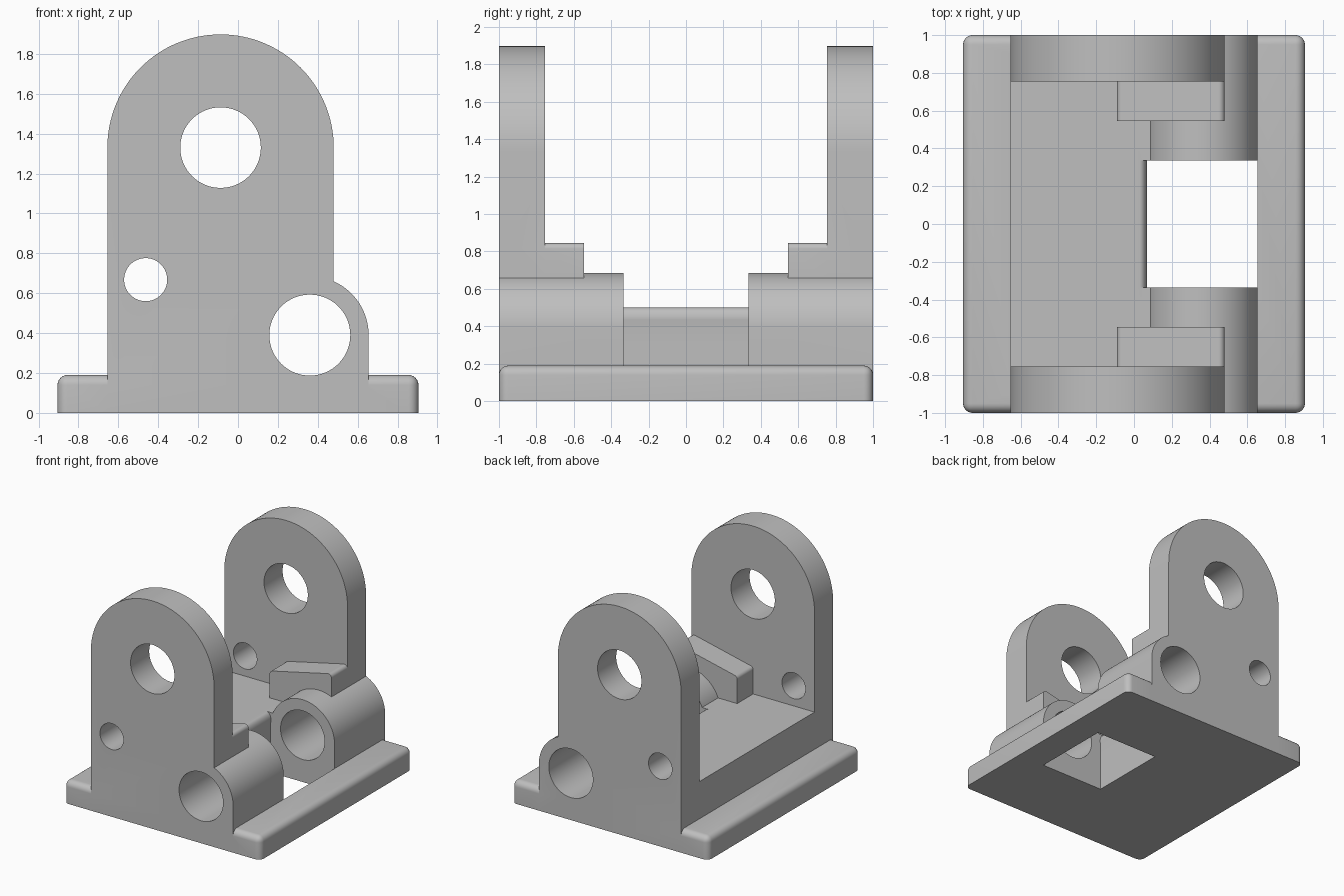
import bpy, bmesh
from math import cos, sin, radians
from mathutils import Vector

if "Cube" in bpy.data.objects:
    bpy.data.objects.remove(bpy.data.objects["Cube"])

grey = bpy.data.materials.new("plain_grey")
grey.use_nodes = True
colour = (0.52, 0.52, 0.52, 1)
grey.diffuse_color = colour
grey.node_tree.nodes["Principled BSDF"].inputs["Base Color"].default_value = colour


def arc(cx, cz, rx, start, end, steps, rz=None):
    """Points on an arc in the x-z plane, angles in degrees."""
    rz = rz or rx
    angles = [radians(start + (end - start) * i / steps) for i in range(steps + 1)]
    return [(cx + rx * cos(a), cz + rz * sin(a)) for a in angles]


def extrude(name, profile, y0, y1):
    """Solid made by sweeping an x-z profile from y0 to y1."""
    bm = bmesh.new()
    face = bm.faces.new([bm.verts.new((x, y0, z)) for x, z in profile])
    swept = bmesh.ops.extrude_face_region(bm, geom=[face])["geom"]
    moved = [v for v in swept if isinstance(v, bmesh.types.BMVert)]
    bmesh.ops.translate(bm, verts=moved, vec=Vector((0, y1 - y0, 0)))
    bmesh.ops.recalc_face_normals(bm, faces=bm.faces)
    return finish(name, bm)


def finish(name, bm):
    mesh = bpy.data.meshes.new(name)
    bm.to_mesh(mesh)
    bm.free()
    mesh.materials.append(grey)
    obj = bpy.data.objects.new(name, mesh)
    bpy.context.collection.objects.link(obj)
    return obj


def box(x0, x1, z0, z1):
    return [(x0, z0), (x1, z0), (x1, z1), (x0, z1)]


def combine(target, tool, operation):
    """Bake one boolean into the target and remove the tool."""
    mod = target.modifiers.new("combine", "BOOLEAN")
    mod.operation, mod.object, mod.solver = operation, tool, "EXACT"
    graph = bpy.context.evaluated_depsgraph_get()
    baked = bpy.data.meshes.new_from_object(target.evaluated_get(graph))
    target.modifiers.clear()
    target.data = baked
    bpy.data.objects.remove(tool)


LEFT, RIGHT, OUTER = -0.655, 0.48, 0.655
BORE_X, BORE_Z, BOSS_R = 0.36, 0.39, 0.295
ARCH_X, ARCH_Z = -0.0875, 1.33

# Base plate, rounded on the top and the upright corners
base = extrude("bracket", box(-0.905, 0.905, 0, 0.19), -1, 1)
bm = bmesh.new()
bm.from_mesh(base.data)
edges = [e for e in bm.edges if any(v.co.z > 0.1 for v in e.verts)]
bmesh.ops.bevel(bm, geom=edges, offset=0.05, segments=6, profile=0.5, affect="EDGES")
bm.to_mesh(base.data)
bm.free()

# Raised floor with a rounded inner edge
floor = [(LEFT, 0), (0.065, 0), (0.065, BORE_Z)]
floor += arc(0.03, 0.44, 0.039, 0, 90, 8, 0.06) + [(LEFT, 0.5)]
combine(base, extrude("floor", floor, -0.9, 0.9), "UNION")

boss = [(0.065, 0), (OUTER, 0)] + arc(BORE_X, BORE_Z, BOSS_R, 0, 180, 48)
arch = [(LEFT, 0), (RIGHT, 0)] + arc(ARCH_X, ARCH_Z, RIGHT - ARCH_X, 0, 180, 64)
stop = [(-0.09, 0.4), (RIGHT, 0.4)] + arc(0.45, 0.815, 0.03, 0, 100, 6)
stop += arc(-0.06, 0.7, 0.03, 100, 180, 6)

# Matching front and back uprights, bosses and stops
for side in (-1, 1):
    parts = [("upright", arch, 0.755, 1), ("boss", boss, 0.335, 1),
             ("floor_joint", box(0, 0.12, 0.3, 0.5), 0.335, 0.9),
             ("stop", stop, 0.545, 0.9)]
    for name, profile, near, far in parts:
        y0, y1 = sorted((side * near, side * far))
        combine(base, extrude(name, profile, y0, y1), "UNION")

# Window through the base between the bosses
combine(base, extrude("window", box(0.065, OUTER, -0.1, 0.3), -0.335, 0.335), "DIFFERENCE")

# Round holes through both uprights
for x, z, r in ((ARCH_X, ARCH_Z, 0.202), (-0.463, 0.668, 0.108), (BORE_X, BORE_Z, 0.203)):
    circle = arc(x, z, r, 0, 360, 64)[:-1]
    combine(base, extrude("hole", circle, -1.2, 1.2), "DIFFERENCE")

bpy.ops.object.select_all(action="DESELECT")
base.select_set(True)
bpy.context.view_layer.objects.active = base
bpy.ops.object.shade_smooth_by_angle(angle=radians(30))
